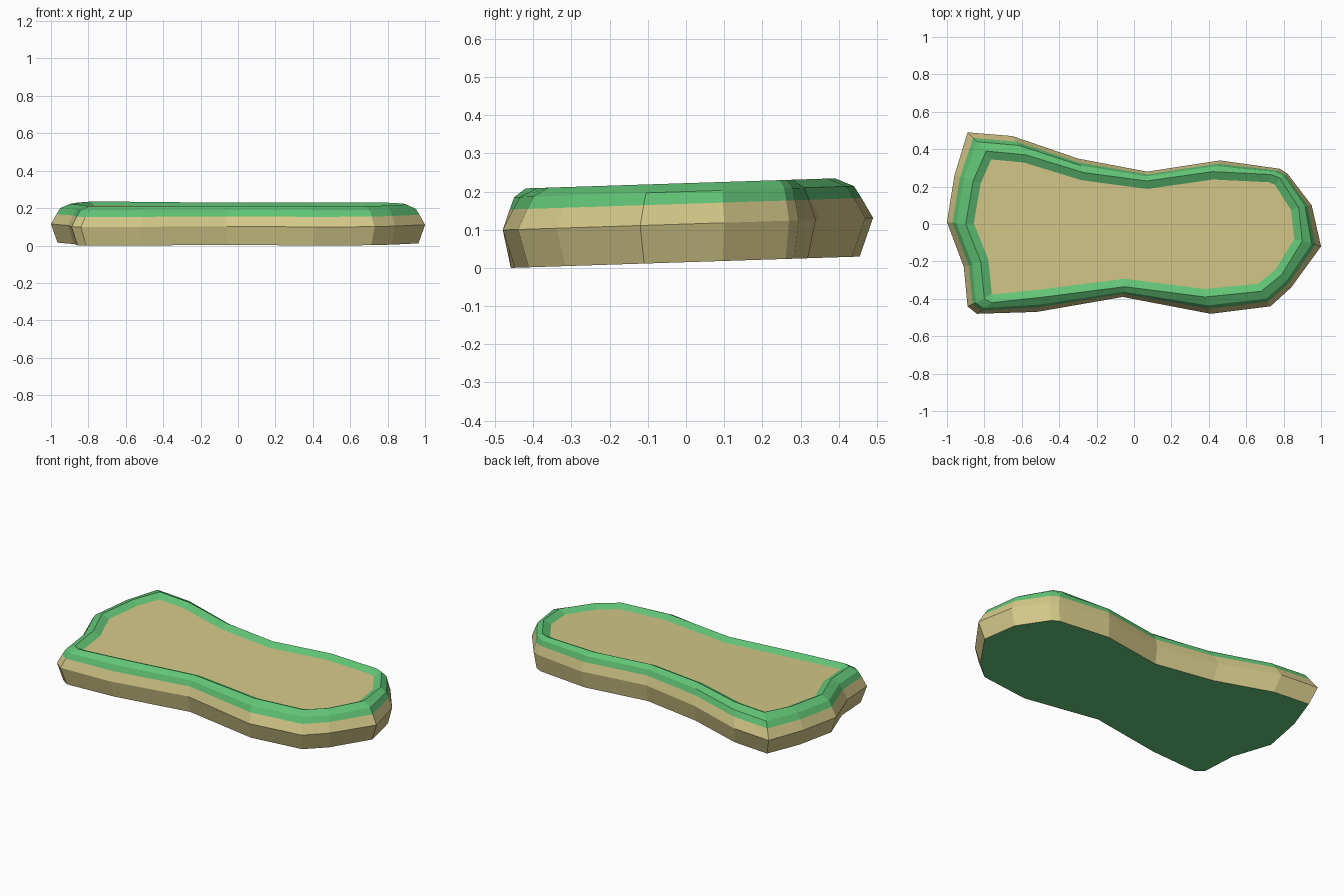
import bpy
import bmesh
from mathutils import Vector

default_cube = bpy.data.objects.get("Cube")
if default_cube:
    bpy.data.objects.remove(default_cube, do_unlink=True)


def make_material(name, color):
    material = bpy.data.materials.new(name)
    material.use_nodes = True
    material.diffuse_color = (*color, 1)
    shader = material.node_tree.nodes["Principled BSDF"]
    shader.inputs["Base Color"].default_value = (*color, 1)
    return material


TAN, GREEN = range(2)
materials = [
    make_material("sandy tan", (0.66, 0.58, 0.25)),
    make_material("leaf green", (0.12, 0.55, 0.18)),
]

# Widest outline, clockwise from the back corner
girth = [Vector(p) for p in (
    (-.89, .49), (-.65, .47), (-.3, .35), (.07, .28), (.46, .34),
    (.78, .295), (.82, .27), (.95, .1), (1, -.12), (.84, -.34),
    (.73, -.44), (.41, -.48), (-.06, -.39), (-.52, -.47),
    (-.84, -.48), (-.89, -.44), (-.91, -.23), (-1, .01), (-.96, .26))]

# Crest of the raised rim, matching the outline point by point
crest = [Vector(p) for p in (
    (-.79, .39), (-.58, .37), (-.27, .275), (.07, .23), (.42, .28),
    (.73, .265), (.78, .245), (.88, .09), (.9, -.09), (.79, -.27),
    (.68, -.36), (.38, -.39), (-.05, -.335), (-.48, -.39),
    (-.76, -.42), (-.8, -.4), (-.82, -.2), (-.9, 0), (-.86, .23))]


def blend(factor):
    """Outline part of the way from the girth to the crest."""
    return [a.lerp(b, factor) for a, b in zip(girth, crest)]


def inset(outline, distance):
    """Mitred inward offset of a clockwise outline."""
    result = []
    for i, point in enumerate(outline):
        before = (point - outline[i - 1]).normalized()
        after = (outline[(i + 1) % len(outline)] - point).normalized()
        normal_a = Vector((before.y, -before.x))
        normal_b = Vector((after.y, -after.x))
        miter = normal_a + normal_b
        result.append(point + miter * distance / (1 + normal_a.dot(normal_b)))
    return result


def add_ring(bm, outline, height):
    """Ring of vertices on a level that rises gently towards the back."""
    return [bm.verts.new((p.x, p.y, height + 0.0325 * (p.y + 0.46)))
            for p in outline]


def add_band(bm, lower, upper, color):
    """Closed strip of quads between two rings."""
    count = len(lower)
    for i in range(count):
        j = (i + 1) % count
        face = bm.faces.new((lower[j], lower[i], upper[i], upper[j]))
        face.material_index = color


# Stacked sections from the underside, over the rim, to the sunken top
sections = [
    (blend(0.35), 0.0, TAN),
    (girth, 0.1, TAN),
    (blend(0.3), 0.153, GREEN),
    (blend(0.5), 0.185, GREEN),
    (crest, 0.207, GREEN),
    (inset(crest, 0.042), 0.187, TAN),
]

bm = bmesh.new()
rings = [add_ring(bm, outline, height) for outline, height, _ in sections]
for lower, upper, section in zip(rings, rings[1:], sections):
    add_band(bm, lower, upper, section[2])

# Green underside and tan top panel
bm.faces.new(rings[0]).material_index = GREEN
bm.faces.new(reversed(rings[-1])).material_index = TAN
bmesh.ops.recalc_face_normals(bm, faces=bm.faces)

mesh = bpy.data.meshes.new("rimmed_slab")
bm.to_mesh(mesh)
bm.free()
for material in materials:
    mesh.materials.append(material)
slab = bpy.data.objects.new("rimmed_slab", mesh)
bpy.context.collection.objects.link(slab)
